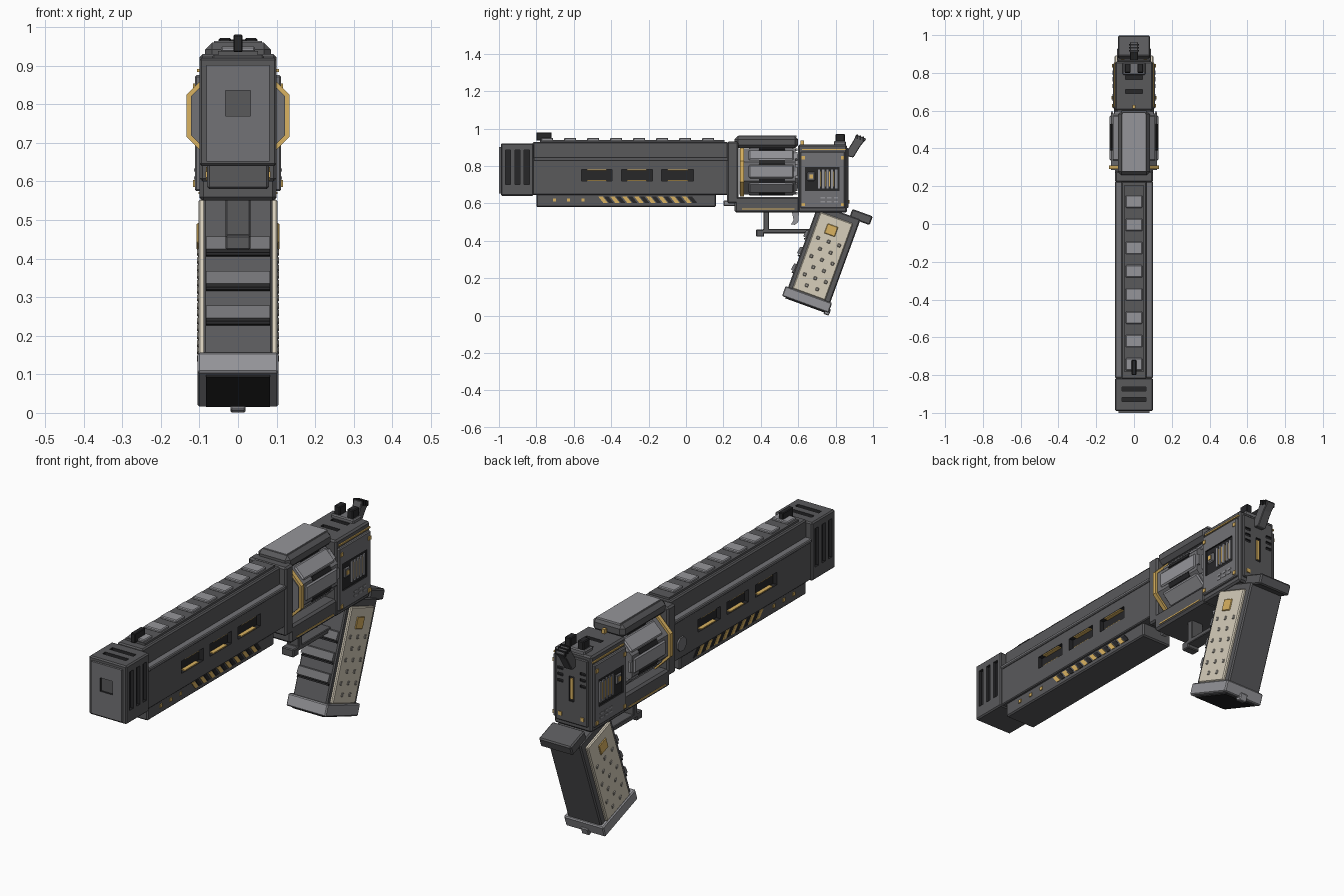
import bpy, bmesh, math
from mathutils import Matrix

if "Cube" in bpy.data.objects:
    bpy.data.objects.remove(bpy.data.objects["Cube"])


def mat(name, r, g, b):
    m = bpy.data.materials.new(name)
    m.diffuse_color = (r, g, b, 1)
    m.use_nodes = True
    m.node_tree.nodes["Principled BSDF"].inputs["Base Color"].default_value = m.diffuse_color
    return m


STEEL = mat("gunmetal", 0.10, 0.10, 0.105)
MID = mat("mid_steel", 0.17, 0.17, 0.18)
LIGHT = mat("light_steel", 0.30, 0.30, 0.32)
DARK = mat("black", 0.02, 0.02, 0.022)
GOLD = mat("gold", 0.70, 0.45, 0.12)
CREAM = mat("cream", 0.68, 0.62, 0.50)


def solids(name, parts, m, bevel=0, mirror=False, frame=None):
    """Parts are boxes (x0,x1,y0,y1,z0,z1) or prisms (x0,x1,[(y,z)...])."""
    bm = bmesh.new()
    for p in parts:
        if len(p) == 6:
            y0, y1, z0, z1 = p[2:]
            poly = [(y0, z0), (y1, z0), (y1, z1), (y0, z1)]
        else:
            poly = p[2]
        spans = [(p[0], p[1])] + ([(-p[1], -p[0])] if mirror else [])
        for x0, x1 in spans:
            a = [bm.verts.new((x0, y, z)) for y, z in poly]
            b = [bm.verts.new((x1, y, z)) for y, z in poly]
            bm.faces.new(a)
            bm.faces.new(b[::-1])
            for i in range(len(a)):
                j = (i + 1) % len(a)
                bm.faces.new((a[j], a[i], b[i], b[j]))
    bmesh.ops.recalc_face_normals(bm, faces=bm.faces)
    if frame:
        bm.transform(frame)
    me = bpy.data.meshes.new(name)
    bm.to_mesh(me)
    bm.free()
    me.materials.append(m)
    ob = bpy.data.objects.new(name, me)
    bpy.context.collection.objects.link(ob)
    if bevel:
        mod = ob.modifiers.new("bevel", 'BEVEL')
        mod.width, mod.segments = bevel, 1
    return ob


def carve(ob, parts, mirror=False):
    """Cut dark recesses and bake the result."""
    cut = solids("cutter", parts, DARK, mirror=mirror)
    cut.hide_render = True
    mod = ob.modifiers.new("cut", 'BOOLEAN')
    mod.operation, mod.object, mod.solver = 'DIFFERENCE', cut, 'EXACT'
    mod.material_mode = 'TRANSFER'
    dg = bpy.context.evaluated_depsgraph_get()
    me = bpy.data.meshes.new_from_object(ob.evaluated_get(dg))
    ob.modifiers.clear()
    ob.data = me
    bpy.data.objects.remove(cut)


def octagon(name, r, y0, y1, m, z=0.77, x=0.0, axis='Y', n=8):
    """Prism with flats to the sides; r is the distance to a flat."""
    bm = bmesh.new()
    rot = Matrix.Rotation(math.pi / 2, 4, 'X') @ Matrix.Rotation(math.pi / n, 4, 'Z')
    bmesh.ops.create_cone(bm, cap_ends=True, segments=n, radius1=r / math.cos(math.pi / n),
                          radius2=r / math.cos(math.pi / n), depth=y1 - y0,
                          matrix=Matrix.Translation((x, (y0 + y1) / 2, z)) @ rot)
    me = bpy.data.meshes.new(name)
    bm.to_mesh(me)
    bm.free()
    me.materials.append(m)
    ob = bpy.data.objects.new(name, me)
    bpy.context.collection.objects.link(ob)
    return ob


# Muzzle brake with bore, side ports and top ports
muzzle = solids("muzzle_brake", [(-0.1, 0.1, -0.99, -0.815, 0.64, 0.92)], STEEL, 0.006)
carve(muzzle, [(0.085, 0.12, y, y + 0.027, 0.70, 0.885) for y in (-0.965, -0.915, -0.865)], True)
carve(muzzle, [(-0.063, 0.063, y, y + 0.022, 0.905, 0.94) for y in (-0.94, -0.885)])
face = solids("muzzle_face", [(-0.082, 0.082, -1.0, -0.98, 0.652, 0.902)], MID)
carve(face, [(-0.033, 0.033, -1.05, -0.985, 0.77, 0.835)])

# Barrel shroud: wide lower slab, narrow upper slab, ledge strip and top rail
barrel = solids("barrel_shroud", [(-0.092, 0.092, -0.82, 0.225, 0.645, 0.835)], STEEL, 0.004)
windows = [(-0.56, -0.395), (-0.345, -0.18), (-0.13, 0.04)]
carve(barrel, [(0.07, 0.12, a, b, 0.72, 0.78) for a, b in windows], True)
solids("window_liners", [(0.071, 0.09, a + 0.03, b - 0.03, z, z + 0.005)
                         for a, b in windows for z in (0.72, 0.775)], GOLD, mirror=True)
solids("barrel_upper", [(-0.068, 0.068, -0.82, 0.225, 0.83, 0.928)], STEEL, 0.006)
solids("barrel_ledge_strip", [(0.06, 0.1, -0.815, 0.225, 0.828, 0.846)], MID, 0.004, True)
solids("top_rail", [(-0.052, 0.052, -0.78, 0.205, 0.92, 0.938)], STEEL)
solids("rail_teeth", [(-0.044, 0.044, -0.775 + i * 0.123, -0.71 + i * 0.123, 0.935, 0.95)
                      for i in range(8)], LIGHT, 0.004)
solids("front_sight", [(-0.012, 0.012, -0.80, -0.72, 0.935, 0.98)], DARK, 0.003)

# Underlug with slanted stripes and square studs
solids("underlug", [(-0.08, 0.08, -0.8, 0.16, 0.58, 0.65)], STEEL, 0.006)


def stripe(y):
    return (0.078, 0.083, [(y, 0.637), (y + 0.024, 0.637), (y + 0.052, 0.602), (y + 0.028, 0.602)])


solids("underlug_gold_stripes", [stripe(-0.47 + i * 0.064) for i in range(8)], GOLD, mirror=True)
solids("underlug_dark_stripes", [stripe(-0.44 + i * 0.064) for i in range(8)], DARK, mirror=True)
solids("underlug_studs", [(0.078, 0.084, y, y + 0.016, 0.61, 0.626)
                          for y in (-0.71, -0.635, -0.56)], GOLD, mirror=True)
octagon("left_hub", 0.032, -0.006, 0.006, MID).matrix_world = (
    Matrix.Translation((-0.094, 0.17, 0.715)) @ Matrix.Rotation(math.pi / 2, 4, 'Z')
    @ Matrix.Translation((0, 0, -0.77)))

# Frame around the cylinder
solids("frame_front", [(-0.1, 0.1, 0.22, 0.28, 0.60, 0.93)], STEEL, 0.008)
solids("top_strap", [(-0.085, 0.085, 0.26, 0.6, 0.895, 0.96)], STEEL, 0.018)
solids("top_strap_plate", [(-0.062, 0.062, 0.28, 0.59, 0.955, 0.964)], LIGHT)
solids("lower_frame", [(-0.1, 0.1, 0.26, 0.61, 0.55, 0.635)], STEEL, 0.01)
solids("lower_frame_trim", [(0.098, 0.103, 0.3, 0.58, 0.567, 0.573)], GOLD, mirror=True)
solids("ejector_rod", [(-0.016, 0.016, 0.2, 0.28, 0.585, 0.615)], LIGHT, 0.005)

# Eight-sided cylinder with gold ring, edge flutes and rear ratchet
octagon("cylinder", 0.122, 0.285, 0.585, MID)
octagon("cylinder_gold_ring", 0.133, 0.29, 0.31, GOLD)
octagon("cylinder_ratchet", 0.09, 0.58, 0.605, LIGHT)
for i in range(8):
    turn = (Matrix.Translation((0, 0, 0.77)) @ Matrix.Rotation(i * math.pi / 4, 4, 'Y'))
    solids(f"cylinder_panel_{i}", [(0.115, 0.129, 0.335, 0.575, -0.036, 0.036)],
           LIGHT, 0.006, frame=turn)
    edge = turn @ Matrix.Rotation(math.pi / 8, 4, 'Y')
    solids(f"cylinder_flute_{i}", [(0.12, 0.133, 0.39, 0.53, -0.011, 0.011)], DARK, frame=edge)
    solids(f"cylinder_notch_{i}", [(0.11, 0.122, 0.575, 0.595, -0.025, 0.025)], LIGHT, frame=turn)

# Receiver with side plates, vents, trim and screws
receiver = solids("receiver", [(-0.1, 0.1, 0.6, 0.86, 0.55, 0.915)], STEEL, 0.008)
carve(receiver, [(-0.045, 0.045, y, y + 0.022, 0.9, 0.95) for y in (0.69, 0.765)])
plate = solids("side_plates", [(0.095, 0.112, 0.612, 0.85, 0.575, 0.875)], MID, 0.004, True)
carve(plate, [(0.105, 0.13, 0.635, 0.82, 0.665, 0.795)], True)
solids("side_vents", [(0.104, 0.112, 0.705 + i * 0.023, 0.717 + i * 0.023, 0.68, 0.78)
                      for i in range(5)], LIGHT, mirror=True)
solids("side_vent_gold", [(0.104, 0.11, 0.719 + i * 0.023, 0.723 + i * 0.023, 0.69, 0.77)
                          for i in range(4)], GOLD, mirror=True)
solids("side_button", [(0.104, 0.115, 0.648, 0.69, 0.72, 0.768)], MID, 0.006, True)
solids("side_button_cap", [(0.11, 0.118, 0.66, 0.678, 0.734, 0.754)], GOLD, mirror=True)
solids("receiver_trim", [(0.098, 0.106, 0.62, 0.855, 0.884, 0.891)], GOLD, mirror=True)
solids("receiver_screws", [(0.108, 0.116, y, y + 0.018, z, z + 0.018)
                           for y in (0.617, 0.828) for z in (0.585, 0.835)], GOLD, mirror=True)
solids("side_ticks", [(0.108, 0.114, y, y + 0.022, z, z + 0.008)
                      for y in (0.72, 0.755, 0.79) for z in (0.605, 0.625)], LIGHT, mirror=True)

# Rear plate with slots
back = solids("back_plate", [(-0.085, 0.085, 0.855, 0.87, 0.575, 0.895)], STEEL, 0.004)
carve(back, [(0.045, 0.075, 0.863, 0.9, z, z + 0.013) for z in (0.76, 0.79, 0.82)], True)
carve(back, [(-0.014, 0.014, 0.863, 0.9, 0.68, 0.8)])
solids("back_gold_bar", [(-0.007, 0.007, 0.86, 0.869, 0.69, 0.79)], GOLD)
solids("back_screws", [(0.05, 0.068, 0.865, 0.874, 0.6, 0.618)], GOLD, mirror=True)

# Rear sight, pin and hammer
solids("rear_sight_base", [(-0.06, 0.06, 0.79, 0.855, 0.905, 0.932)], MID, 0.005)
solids("rear_sight_posts", [(0.018, 0.05, 0.8, 0.85, 0.925, 0.972)], DARK, 0.004, True)
solids("strap_pin", [(-0.008, 0.008, 0.612, 0.63, 0.9, 0.935)], GOLD)
solids("hammer", [(-0.022, 0.022, [(0.845, 0.855), (0.895, 0.845), (0.935, 0.91), (0.965, 0.945),
                                   (0.91, 0.967), (0.895, 0.935)])], STEEL, 0.003)
solids("hammer_serrations", [(-0.026, 0.026, 0.912 + i * 0.016, 0.92 + i * 0.016,
                              0.945 - i * 0.006, 0.968 - i * 0.006) for i in range(3)], DARK)

# Trigger and guard
solids("trigger_guard", [(-0.032, 0.032, 0.41, 0.68, 0.44, 0.462),
                         (-0.032, 0.032, 0.415, 0.445, 0.455, 0.56)], STEEL, 0.003)
solids("guard_lip", [(-0.032, 0.032, 0.375, 0.418, 0.422, 0.46)], STEEL, 0.004)
solids("trigger", [(-0.014, 0.014, [(0.565, 0.56), (0.605, 0.56), (0.6, 0.5), (0.582, 0.485),
                                    (0.562, 0.488), (0.575, 0.51)])], LIGHT)

# Raked grip, built upright in its own frame
G = Matrix.Translation((0, 0.735, 0.32)) @ Matrix.Rotation(math.radians(-20), 4, 'X')
solids("grip_core", [(-0.09, 0.09, -0.12, 0.12, -0.24, 0.25)], STEEL, 0.006, frame=G)
solids("grip_panels", [(0.085, 0.103, -0.096, 0.09, -0.222, 0.215)], CREAM, 0.005, True, G)
solids("grip_studs", [(0.1, 0.106, u - 0.009, u + 0.009, w - 0.009, w + 0.009)
                      for r in range(6) for w in [-0.18 + r * 0.052]
                      for u in ((-0.06, 0.0, 0.06) if r % 2 else (-0.03, 0.03))],
       mat("stud_grey", 0.35, 0.33, 0.29), 0.003, True, G)
solids("grip_badge", [(0.1, 0.107, -0.038, 0.022, 0.115, 0.17)], GOLD, 0.003, True, G)
solids("grip_tang", [(-0.086, 0.086, 0.06, 0.176, 0.238, 0.288)], STEEL, 0.006, frame=G)
solids("finger_ridges", [(-0.083, 0.083, [(-0.11, w), (-0.138, w + 0.006), (-0.133, w + 0.042),
                                          (-0.11, w + 0.046)])
                         for w in (-0.135, -0.04, 0.055)], MID, frame=G)
solids("finger_grooves", [(-0.083, 0.083, -0.13, -0.11, w - 0.008, w)
                          for w in (-0.135, -0.04, 0.055)], DARK, frame=G)
solids("butt_cap", [(-0.105, 0.105, -0.135, 0.13, -0.278, -0.222)], LIGHT, 0.005, frame=G)
solids("butt_sole", [(-0.083, 0.083, -0.115, 0.11, -0.284, -0.27)], DARK, frame=G)
solids("lanyard_loop", [(-0.02, 0.02, 0.106, 0.136, -0.292, -0.255)], LIGHT, 0.004, frame=G)
